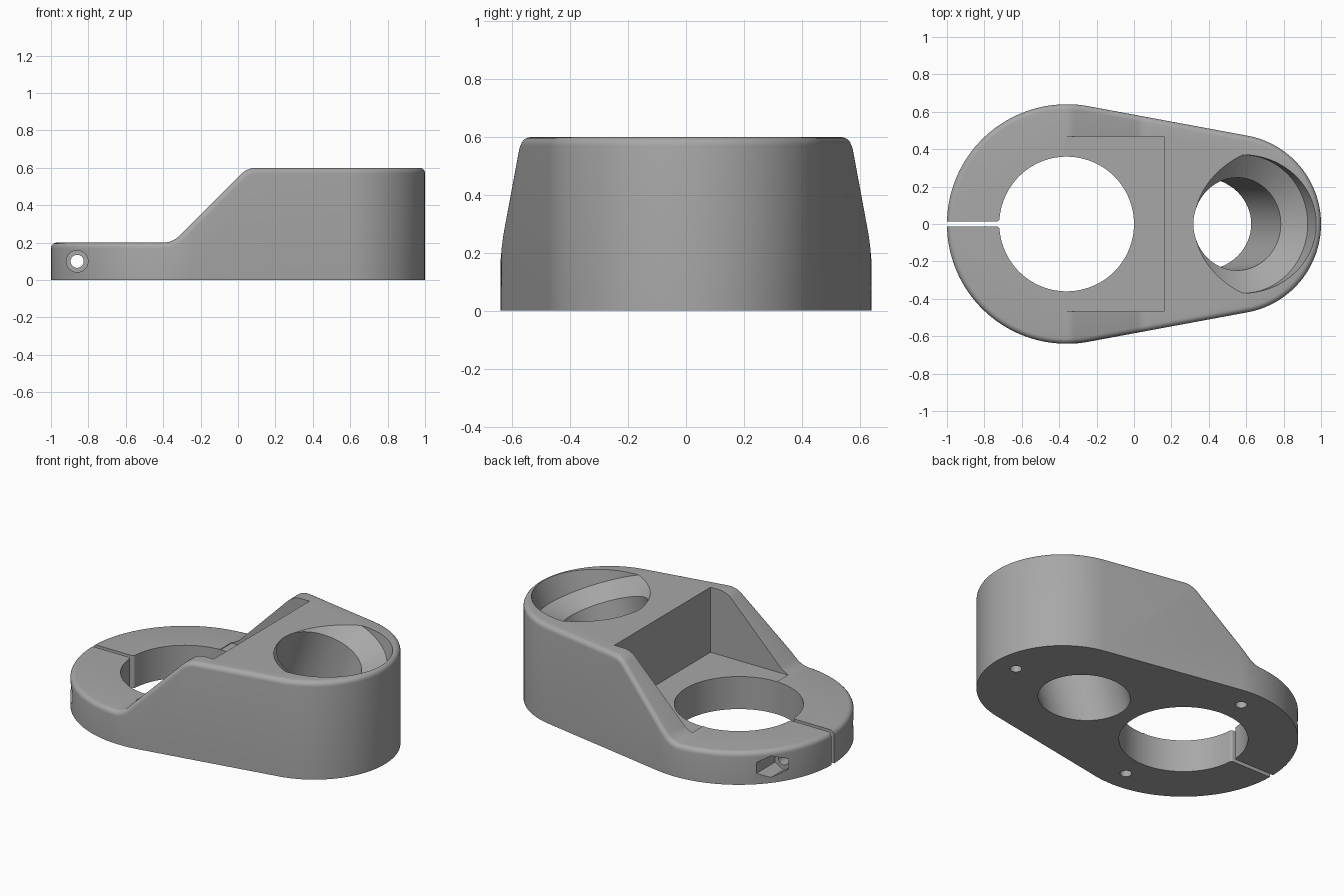
import bpy, bmesh, math
from mathutils import Vector, Matrix

cube = bpy.data.objects.get("Cube")
if cube:
    bpy.data.objects.remove(cube, do_unlink=True)

grey = bpy.data.materials.new("plain grey")
grey.use_nodes = True
GREY = (0.39, 0.39, 0.39, 1)
grey.diffuse_color = GREY
grey.node_tree.nodes["Principled BSDF"].inputs["Base Color"].default_value = GREY


def make(name, bm):
    bmesh.ops.recalc_face_normals(bm, faces=bm.faces)
    mesh = bpy.data.meshes.new(name)
    bm.to_mesh(mesh)
    bm.free()
    mesh.materials.append(grey)
    obj = bpy.data.objects.new(name, mesh)
    bpy.context.collection.objects.link(obj)
    return obj


def loft(name, rings):
    """Skin a list of equal-length point rings and cap both ends."""
    bm = bmesh.new()
    vs = [[bm.verts.new(p) for p in ring] for ring in rings]
    n = len(vs[0])
    for a, b in zip(vs, vs[1:]):
        for i in range(n):
            j = (i + 1) % n
            bm.faces.new((a[i], a[j], b[j], b[i]))
    bm.faces.new(vs[0])
    bm.faces.new(vs[-1])
    return make(name, bm)


def lathe(name, profile, origin, axis, sides=96):
    """Solid of (radius, distance) steps along an axis."""
    mat = Matrix.Translation(origin) @ Vector(axis).to_track_quat('Z', 'Y').to_matrix().to_4x4()
    turn = [math.tau * (i + 0.5) / sides for i in range(sides)]
    return loft(name, [[mat @ Vector((r * math.cos(a), r * math.sin(a), d)) for a in turn]
                       for r, d in profile])


def box(name, lo, hi):
    return loft(name, [[(lo[0], lo[1], z), (hi[0], lo[1], z), (hi[0], hi[1], z), (lo[0], hi[1], z)]
                       for z in (lo[2], hi[2])])


def arc(cx, cy, r, a0, a1, n):
    return [(cx + r * math.cos(a0 + (a1 - a0) * i / n), cy + r * math.sin(a0 + (a1 - a0) * i / n))
            for i in range(n + 1)]


def boolean(target, cutter, operation='DIFFERENCE'):
    mod = target.modifiers.new("cut", 'BOOLEAN')
    mod.operation, mod.solver, mod.object = operation, 'EXACT', cutter
    bpy.context.view_layer.update()
    mesh = bpy.data.meshes.new_from_object(target.evaluated_get(bpy.context.evaluated_depsgraph_get()))
    target.modifiers.clear()
    target.data = mesh
    bpy.data.objects.remove(cutter, do_unlink=True)


def round_edges(obj, rule, size, segments):
    bm = bmesh.new()
    bm.from_mesh(obj.data)
    bmesh.ops.remove_doubles(bm, verts=bm.verts, dist=1e-5)
    edges = [e for e in bm.edges if len(e.link_faces) == 2 and rule(e)]
    bmesh.ops.bevel(bm, geom=edges, offset=size, segments=segments, profile=0.5,
                    affect='EDGES', clamp_overlap=False)
    bm.to_mesh(obj.data)
    bm.free()


# Plan outline: large ring end and smaller tall end joined by tangents
RING, RING_R, END, END_R = -0.36, 0.64, 0.52, 0.48
tangent = math.acos((RING_R - END_R) / (END - RING))
outline = arc(RING, 0, RING_R, tangent, math.tau - tangent, 96) + arc(END, 0, END_R, -tangent, tangent, 64)
clamp_body = loft("clamp_body", [[(x, y, z) for x, y in outline] for z in (0, 0.6)])

# Side profile: low plate, filleted ramp, tall block
fil = 0.12
run = fil * math.tan(math.pi / 8)
side = [(-1.2, -0.2), (-1.2, 0.2)]
side += arc(-0.35 - run, 0.2 + fil, fil, -math.pi / 2, -math.pi / 4, 8)
side += arc(0.05 + run, 0.6 - fil, fil, math.pi * 0.75, math.pi / 2, 8)
side += [(1.2, 0.6), (1.2, -0.2)]
for i, (x, z) in enumerate(side):
    if z == 0.6 and x > 1:
        side[i] = (x, 0.6)
profile = loft("profile", [[(x, y, z) for x, z in side] for y in (-1, 1)])
boolean(clamp_body, profile, 'INTERSECT')


# Rounded upper rim
def is_rim(e):
    nz = sorted(abs(f.normal.z) for f in e.link_faces)
    low = min(v.co.z for v in e.verts)
    return nz[0] < 0.01 and nz[1] > 0.5 and low > 0.1


round_edges(clamp_body, is_rim, 0.03, 5)

# Recess behind the ring, ring hole and clamp slit
boolean(clamp_body, box("recess", (-0.37, -0.467, 0.2), (0.16, 0.467, 0.8)))
boolean(clamp_body, lathe("ring_hole", [(0.36, -0.1), (0.36, 0.5)], (RING, 0, 0), (0, 0, 1), 128))
SLIT = 0.0135
boolean(clamp_body, box("slit", (-1.2, -SLIT, -0.1), (-0.6, SLIT, 0.4)))


def is_slit_corner(e):
    a, b = (v.co for v in e.verts)
    return (abs(a.z - b.z) > 0.1 and abs(a.x + 0.72) < 0.01
            and abs(abs(a.y) - SLIT) < 0.002 and abs(a.x - b.x) < 0.001)


round_edges(clamp_body, is_slit_corner, 0.015, 4)

# Tilted socket: bore, conical seat and wide mouth
tilt = math.radians(20)
axis = Vector((math.sin(tilt), 0, math.cos(tilt)))
seat = 0.08 / math.cos(tilt)
boolean(clamp_body, lathe("socket", [(0.248, -1), (0.248, -seat), (0.37, 0), (0.37, 0.5)],
                          (0.581, 0, 0.6), axis, 128))

# Clamp screw: through hole, round head seat in front, hexagonal nut seat behind
screw = (-0.86, 0, 0.1)
boolean(clamp_body, lathe("screw_hole", [(0.035, -1), (0.035, 1)], screw, (0, 1, 0), 32))
boolean(clamp_body, lathe("head_seat", [(0.058, 0.28), (0.058, 1)], screw, (0, -1, 0), 48))
boolean(clamp_body, lathe("nut_seat", [(0.066, 0.28), (0.066, 1)], screw, (0, 1, 0), 6))

# Blind mounting holes underneath
for x, y in ((0.86, 0), (RING, 0.5), (RING, -0.5)):
    boolean(clamp_body, lathe("mount_hole", [(0.033, -0.1), (0.033, 0.13)], (x, y, 0), (0, 0, 1), 32))

bpy.context.view_layer.objects.active = clamp_body
clamp_body.select_set(True)
bpy.ops.object.shade_smooth_by_angle(angle=math.radians(25))
